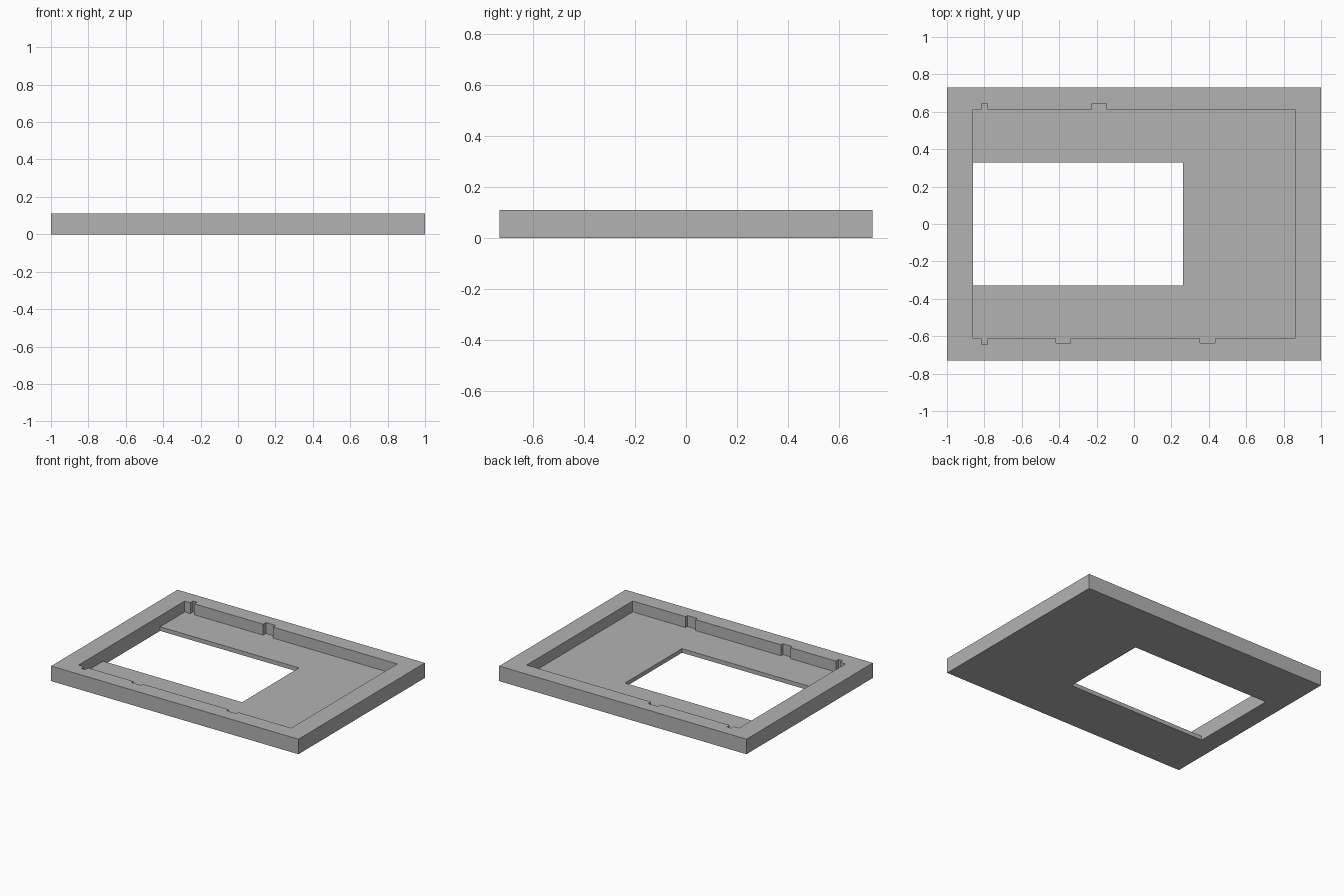
import bpy
import bmesh

if "Cube" in bpy.data.objects:
    bpy.data.objects.remove(bpy.data.objects["Cube"], do_unlink=True)

HEIGHT, FLOOR = 0.11, 0.03
CAV_X, CAV_Y = 0.86, 0.613

grey = bpy.data.materials.new("plain grey")
grey.use_nodes = True
colour = (0.45, 0.45, 0.45, 1)
grey.diffuse_color = colour
grey.node_tree.nodes["Principled BSDF"].inputs["Base Color"].default_value = colour


def prism(name, outline, z0, z1):
    """Extrude a flat outline from z0 up to z1."""
    bm = bmesh.new()
    face = bm.faces.new([bm.verts.new((x, y, z0)) for x, y in outline])
    top = bmesh.ops.extrude_face_region(bm, geom=[face])["geom"]
    verts = [v for v in top if isinstance(v, bmesh.types.BMVert)]
    bmesh.ops.translate(bm, verts=verts, vec=(0, 0, z1 - z0))
    bmesh.ops.recalc_face_normals(bm, faces=bm.faces)
    mesh = bpy.data.meshes.new(name)
    bm.to_mesh(mesh)
    bm.free()
    mesh.materials.append(grey)
    obj = bpy.data.objects.new(name, mesh)
    bpy.context.collection.objects.link(obj)
    return obj


def rectangle(x0, x1, y0, y1):
    return [(x0, y0), (x1, y0), (x1, y1), (x0, y1)]


def notched_side(notches, y):
    """Points along one cavity wall, stepping out at each notch."""
    points = []
    for x0, x1, depth in notches:
        points += [(x0, y), (x0, depth), (x1, depth), (x1, y)]
    return [(-CAV_X, y)] + points + [(CAV_X, y)]


def cut(body, cutter):
    mod = body.modifiers.new(cutter.name, "BOOLEAN")
    mod.operation = "DIFFERENCE"
    mod.solver = "EXACT"
    mod.object = cutter
    cutter.hide_render = True
    bpy.context.view_layer.objects.active = body
    bpy.ops.object.modifier_apply(modifier=mod.name)
    bpy.data.objects.remove(cutter, do_unlink=True)


# Solid outer block
frame = prism("tray_frame", rectangle(-1, 1, -0.73, 0.73), 0, HEIGHT)

# Recess with clip notches in the front and back walls
front = notched_side([(-0.815, -0.783, -0.645), (-0.417, -0.339, -0.635),
                      (0.353, 0.432, -0.635)], -CAV_Y)
back = notched_side([(-0.815, -0.783, 0.645), (-0.225, -0.146, 0.645)], CAV_Y)
cut(frame, prism("recess_cutter", front + back[::-1], FLOOR, HEIGHT + 0.1))

# Window through the floor, flush with the recess wall on one end
cut(frame, prism("window_cutter", rectangle(-CAV_X, 0.263, -0.329, 0.329),
                 -0.1, HEIGHT + 0.1))
